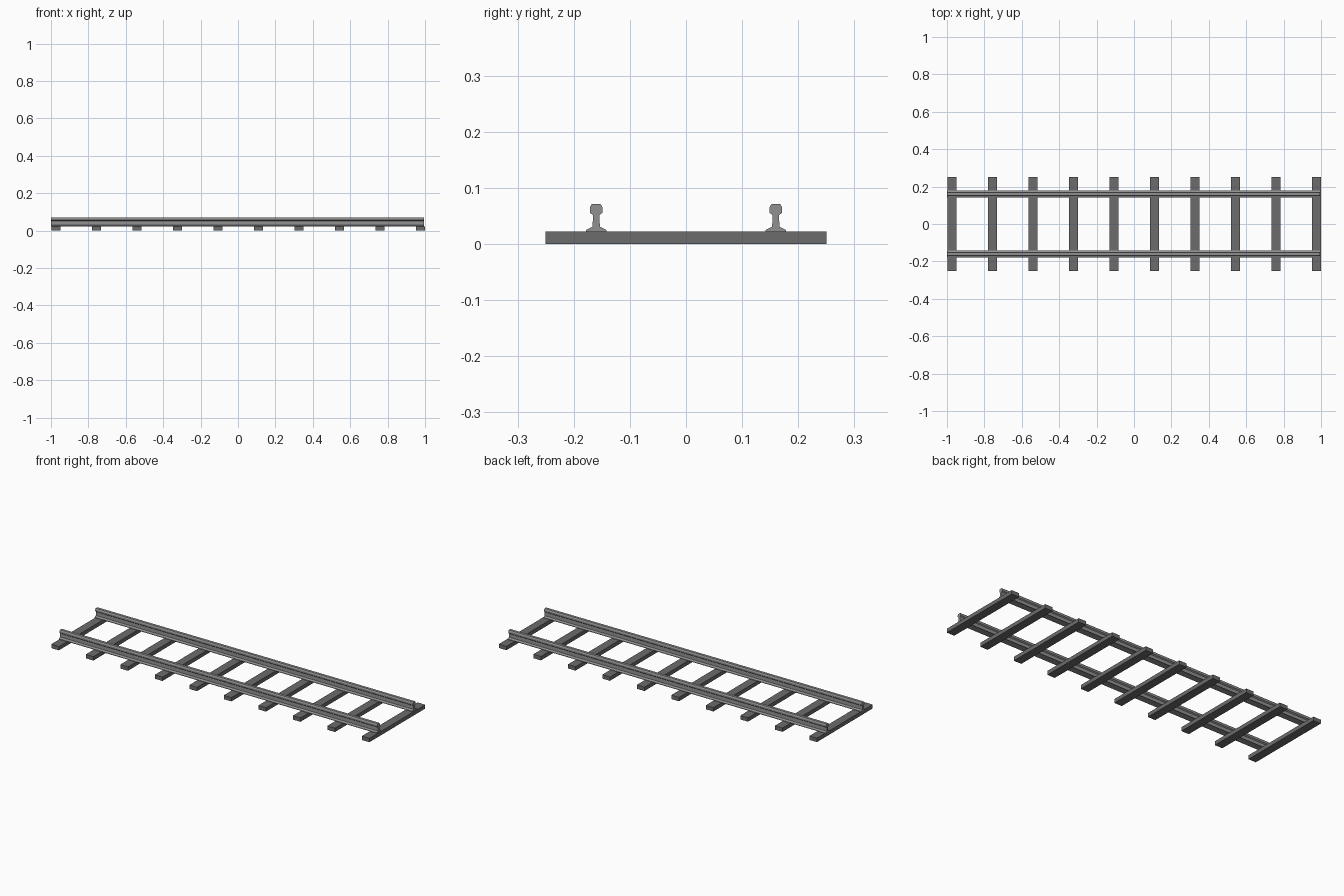
import bpy, bmesh

if "Cube" in bpy.data.objects:
    bpy.data.objects.remove(bpy.data.objects["Cube"])


def material(name, v):
    m = bpy.data.materials.new(name)
    m.diffuse_color = (v, v, v, 1)
    m.use_nodes = True
    m.node_tree.nodes["Principled BSDF"].inputs["Base Color"].default_value = m.diffuse_color
    return m


steel = material("steel grey", 0.28)
tie_grey = material("dark grey", 0.15)


def extrude_x(name, profile, x0, x1, mat):
    """Extrude a closed (y, z) profile along x."""
    bm = bmesh.new()
    face = bm.faces.new([bm.verts.new((x0, y, z)) for y, z in profile])
    ext = bmesh.ops.extrude_face_region(bm, geom=[face], use_keep_orig=True)
    verts = [g for g in ext["geom"] if isinstance(g, bmesh.types.BMVert)]
    bmesh.ops.translate(bm, verts=verts, vec=(x1 - x0, 0, 0))
    bmesh.ops.recalc_face_normals(bm, faces=bm.faces)
    mesh = bpy.data.meshes.new(name)
    bm.to_mesh(mesh)
    bm.free()
    mesh.materials.append(mat)
    obj = bpy.data.objects.new(name, mesh)
    bpy.context.collection.objects.link(obj)
    return obj


# Sleepers: ten evenly spaced flat beams
tie_profile = [(-0.25, 0), (0.25, 0), (0.25, 0.022), (-0.25, 0.022)]
for i in range(10):
    x = -0.973 + i * (0.973 + 0.976) / 9
    extrude_x(f"sleeper_{i + 1}", tie_profile, x - 0.024, x + 0.024, tie_grey)

# Rails: foot, web and chamfered head, mirrored half profile
half = [(0.0182, 0.022), (0.0182, 0.025), (0.0065, 0.0305), (0.0058, 0.051),
        (0.0115, 0.056), (0.0115, 0.065), (0.0075, 0.0715)]
section = half + [(-y, z) for y, z in reversed(half)]
for side, name in ((-1, "front_rail"), (1, "back_rail")):
    extrude_x(name, [(y + side * 0.16, z) for y, z in section], -1, 0.995, steel)
